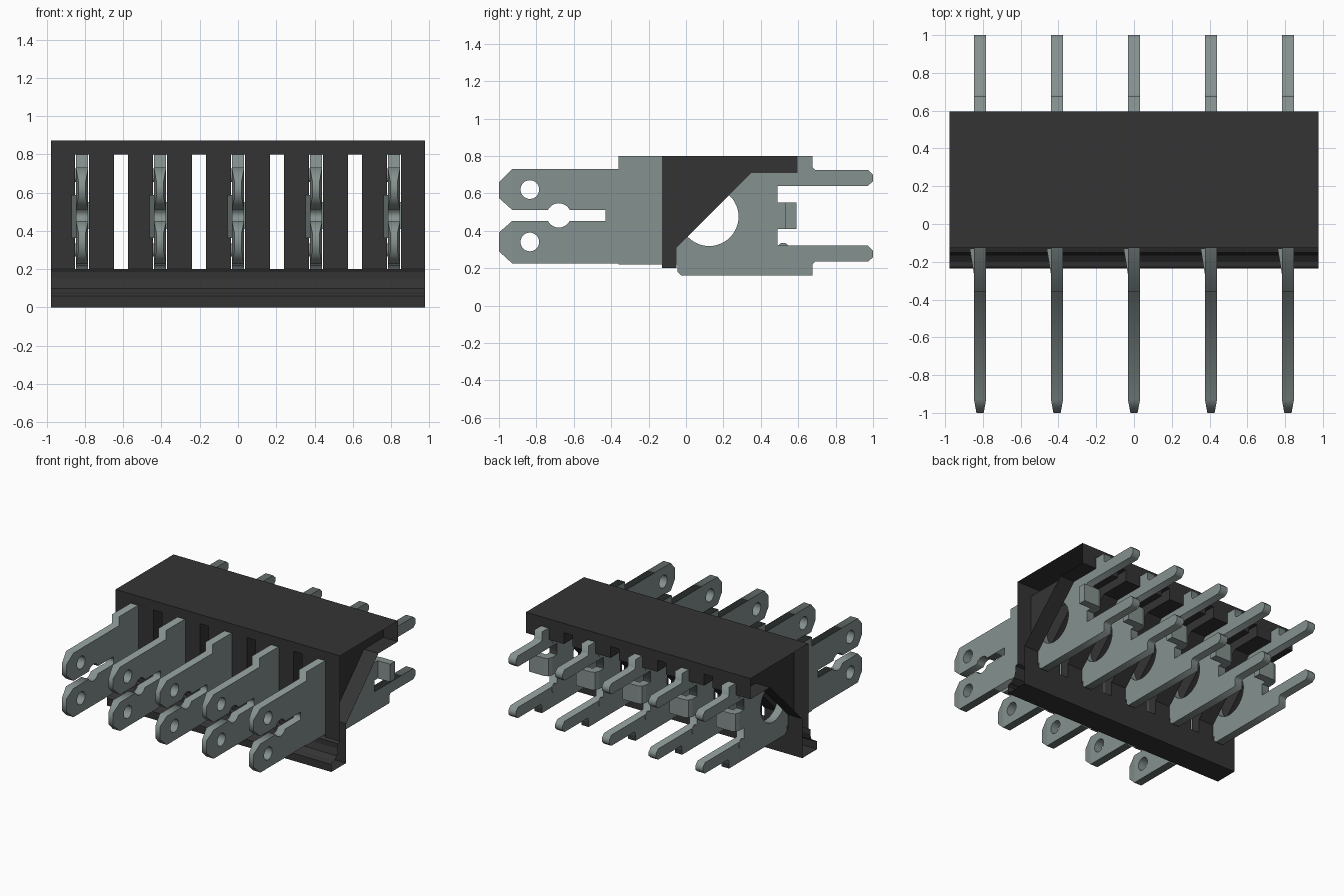
import bpy, bmesh, math
from mathutils import Matrix

cube = bpy.data.objects.get("Cube")
if cube:
    bpy.data.objects.remove(cube, do_unlink=True)


def material(name, rgb):
    m = bpy.data.materials.new(name)
    m.use_nodes = True
    col = (*rgb, 1.0)
    m.diffuse_color = col
    bsdf = m.node_tree.nodes["Principled BSDF"]
    bsdf.inputs["Base Color"].default_value = col
    bsdf.inputs["Roughness"].default_value = 0.6
    return m


BLACK = material("black plastic", (0.034, 0.034, 0.034))
METAL = material("grey green metal", (0.235, 0.285, 0.275))


def add_object(name, mesh, mat):
    mesh.materials.append(mat)
    ob = bpy.data.objects.new(name, mesh)
    bpy.context.scene.collection.objects.link(ob)
    return ob


# ---- Housing: one profile (y, z) swept along x, open at both ends ----
PITCH = 0.4075
HALF = 0.978
FRONT, BACK, INNER = -0.127, 0.595, -0.05
LOW, HIGH, TOP = 0.2, 0.8, 0.873
base_loop = [(INNER, LOW), (INNER, 0), (-0.235, 0), (-0.235, 0.06), (-0.225, 0.07),
             (-0.2, 0.075), (-0.165, 0.1), (-0.15, 0.15), (-0.15, 0.19), (FRONT, LOW)]
roof_loop = [(FRONT, HIGH), (FRONT, TOP), (BACK, TOP), (BACK, HIGH)]
gusset = [(FRONT, LOW), (FRONT, HIGH), (BACK, HIGH), (BACK, 0.71),
          (0.35, 0.71), (INNER, 0.31), (INNER, LOW)]
full_loop = base_loop + roof_loop + gusset[3:6]

hb = bmesh.new()


def sweep(loop, x0, x1):
    a = [hb.verts.new((x0, y, z)) for y, z in loop]
    b = [hb.verts.new((x1, y, z)) for y, z in loop]
    for i in range(len(loop)):
        j = (i + 1) % len(loop)
        hb.faces.new((a[i], b[i], b[j], a[j]))


# Contact slots alternate with narrow vents
slots = [(i * PITCH / 2, 0.037) for i in range(-4, 5)]
x = -HALF
for centre, half in slots:
    x0, x1 = centre - half, centre + half
    sweep(full_loop, x, x0)
    sweep(base_loop, x0, x1)
    sweep(roof_loop, x0, x1)
    hb.faces.new([hb.verts.new((x0, y, z)) for y, z in gusset][::-1])
    hb.faces.new([hb.verts.new((x1, y, z)) for y, z in gusset])
    x = x1
sweep(full_loop, x, HALF)
bmesh.ops.remove_doubles(hb, verts=hb.verts, dist=1e-5)
mesh = bpy.data.meshes.new("housing")
hb.to_mesh(mesh)
hb.free()
add_object("housing", mesh, BLACK)


# ---- Contact: flat stamped plate with holes ----
def arc(cy, cz, r, a0, a1, n):
    return [(cy + r * math.cos(math.radians(a0 + (a1 - a0) * i / n)),
             cz + r * math.sin(math.radians(a0 + (a1 - a0) * i / n))) for i in range(n + 1)]


def circle(cy, cz, r, n=32):
    return arc(cy, cz, r, 0, 360, n)[:-1]


T = 0.032
outline = [(-1, 0.66), (-0.93, 0.73), (-0.36, 0.73), (-0.36, 0.8), (0.675, 0.8), (0.675, 0.74),
           (0.69, 0.725), (0.973, 0.725), (1, 0.7), (1, 0.665), (0.973, 0.64), (0.49, 0.64),
           (0.49, 0.32), (0.973, 0.32), (1, 0.292), (1, 0.258), (0.973, 0.235), (0.69, 0.235),
           (0.675, 0.22), (0.675, 0.16), (-0.025, 0.16), (-0.045, 0.18), (-0.045, 0.22),
           (-0.36, 0.22), (-0.36, 0.226), (-0.93, 0.226), (-1, 0.29), (-1, 0.39), (-0.93, 0.452)]
outline += arc(-0.68, 0.482, 0.065, 207.5, 332.5, 12)
outline += [(-0.43, 0.452), (-0.43, 0.512)]
outline += arc(-0.68, 0.482, 0.065, 27.5, 152.5, 12)
outline += [(-0.93, 0.512), (-1, 0.575)]
holes = [circle(-0.835, 0.62, 0.05), circle(-0.835, 0.34, 0.05), circle(0.124, 0.475, 0.157, 48)]

curve = bpy.data.curves.new("contact_profile", "CURVE")
curve.dimensions = "2D"
curve.fill_mode = "BOTH"
curve.extrude = T
for pts in [outline] + holes:
    sp = curve.splines.new("POLY")
    sp.points.add(len(pts) - 1)
    for p, (y, z) in zip(sp.points, pts):
        p.co = (y, z, 0, 1)
    sp.use_cyclic_u = True
tmp = bpy.data.objects.new("contact_profile", curve)
plate = bpy.data.meshes.new_from_object(tmp)
plate.materials.clear()
bpy.data.objects.remove(tmp)

cb = bmesh.new()
cb.from_mesh(plate)
# Stand the plate up: (x, y, z) -> (z, x, y)
cb.transform(Matrix(((0, 0, 1, 0), (1, 0, 0, 0), (0, 1, 0, 0), (0, 0, 0, 1))))
bmesh.ops.remove_doubles(cb, verts=cb.verts, dist=1e-5)
# Taper the mating tips
bmesh.ops.bisect_plane(cb, geom=cb.verts[:] + cb.edges[:] + cb.faces[:],
                       plane_co=(0, -0.93, 0), plane_no=(0, 1, 0), dist=1e-5)
for v in cb.verts:
    if v.co.y < -0.931:
        v.co.x *= 1 - 0.4 * (-0.93 - v.co.y) / 0.07


def prism(points, z0, z1):
    a = [cb.verts.new((px, py, z0)) for px, py in points]
    b = [cb.verts.new((px, py, z1)) for px, py in points]
    cb.faces.new(a)
    cb.faces.new(b)
    for i in range(len(points)):
        j = (i + 1) % len(points)
        cb.faces.new((a[i], a[j], b[j], b[i]))


# Bent rear tab, and the spring lance that stops against the housing
prism([(-T, 0.489), (-T, 0.545), (-0.02, 0.578), (0.01, 0.59), (0.14, 0.59),
       (0.14, 0.53), (T, 0.53), (T, 0.489)], 0.41, 0.55)
prism([(-0.03, -0.28), (-0.055, -0.13), (-0.03, -0.13)], 0.362, 0.588)
# Small round press marks
for z in (0.3, 0.69):
    bmesh.ops.create_cone(cb, cap_ends=True, segments=20, radius1=0.035, radius2=0.035, depth=0.008,
                          matrix=Matrix.Translation((-T, 0.52, z)) @ Matrix.Rotation(math.pi / 2, 4, "Y"))
bmesh.ops.recalc_face_normals(cb, faces=cb.faces)
cb.to_mesh(plate)
cb.free()
plate.name = "contact"
plate.materials.append(METAL)

for i in range(5):
    ob = bpy.data.objects.new(f"contact_{i + 1}", plate)
    ob.location.x = (i - 2) * PITCH
    bpy.context.scene.collection.objects.link(ob)
